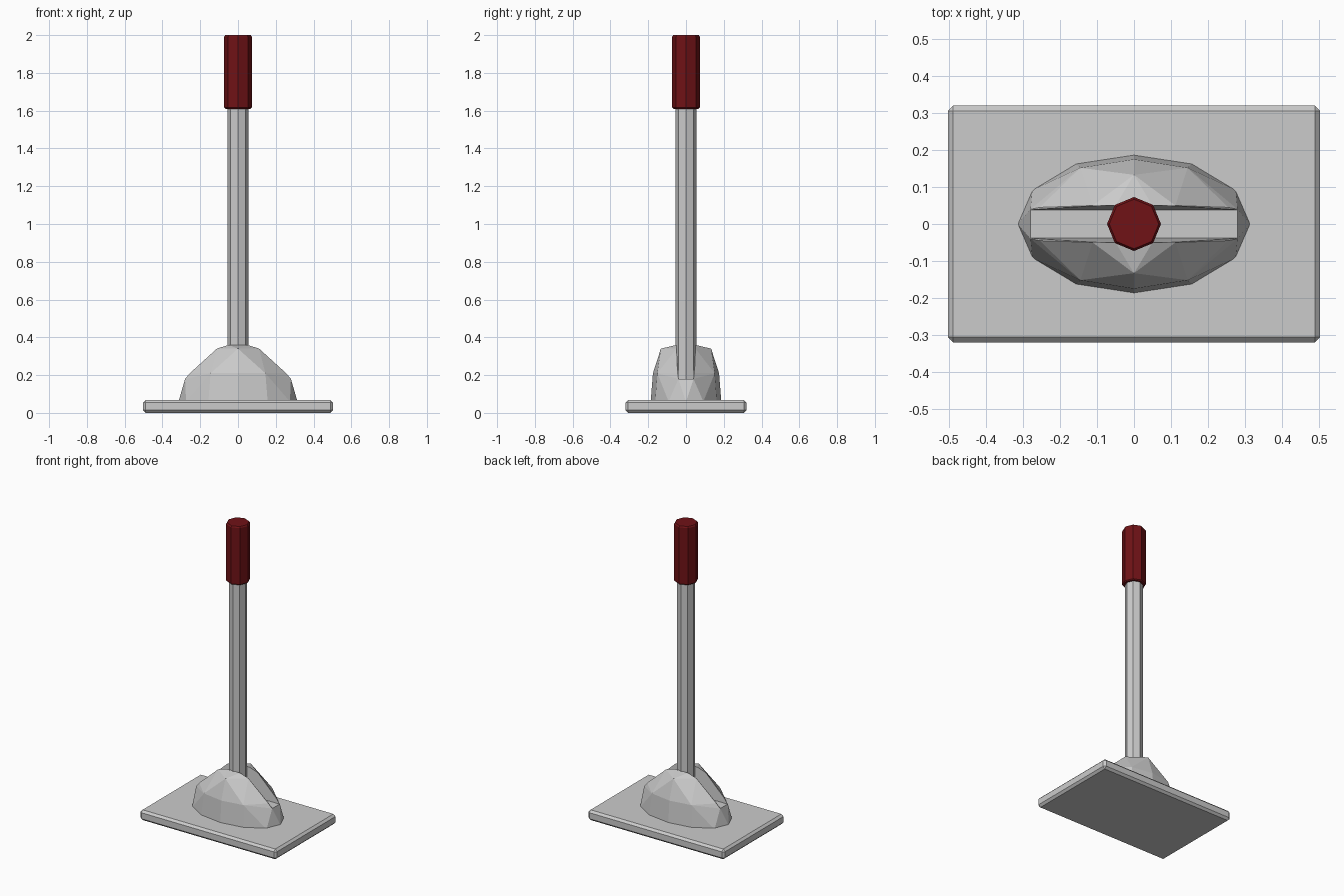
import bpy, bmesh, math

if "Cube" in bpy.data.objects:
    bpy.data.objects.remove(bpy.data.objects["Cube"])


def finish(name, bm):
    bmesh.ops.recalc_face_normals(bm, faces=bm.faces[:])
    me = bpy.data.meshes.new(name)
    bm.to_mesh(me)
    bm.free()
    ob = bpy.data.objects.new(name, me)
    bpy.context.collection.objects.link(ob)
    return ob


def hull(name, points):
    bm = bmesh.new()
    for p in points:
        bm.verts.new(p)
    bmesh.ops.convex_hull(bm, input=bm.verts[:])
    bmesh.ops.dissolve_limit(bm, angle_limit=math.radians(1), verts=bm.verts[:], edges=bm.edges[:])
    return finish(name, bm)


def mirror4(points):
    return sorted({(sx * x, sy * y, z) for x, y, z in points for sx in (1, -1) for sy in (1, -1)})


def loft(name, rings, sides=8):
    # rings of (radius, z), first vertex on the x axis
    bm = bmesh.new()
    loops = [[bm.verts.new((r * math.cos(2 * math.pi * i / sides),
                            r * math.sin(2 * math.pi * i / sides), z))
              for i in range(sides)] for r, z in rings]
    for a, b in zip(loops, loops[1:]):
        for i in range(sides):
            j = (i + 1) % sides
            bm.faces.new((a[i], a[j], b[j], b[i]))
    bm.faces.new(loops[0][::-1])
    bm.faces.new(loops[-1])
    return finish(name, bm)


# Base plate with chamfered edges
bm = bmesh.new()
bmesh.ops.create_cube(bm, size=1)
for v in bm.verts:
    v.co = (v.co.x * 1.006, v.co.y * 0.64, (v.co.z + 0.5) * 0.068)
bmesh.ops.bevel(bm, geom=bm.edges[:], offset=0.014, segments=1, affect='EDGES')
finish("base_plate", bm)

# Faceted dome housing
dome = hull("lever_housing", mirror4([
    (0.315, 0, 0.06), (0.275, 0.092, 0.06), (0.157, 0.163, 0.06), (0, 0.187, 0.06),
    (0.28, 0.04, 0.18), (0.255, 0.045, 0.21), (0.145, 0.152, 0.21), (0, 0.175, 0.21),
    (0.112, 0.05, 0.34), (0, 0.133, 0.34), (0.05, 0.05, 0.36)]))

# Tapered slot cut through the dome
cutter = hull("slot_cutter", mirror4([(0.5, 0.038, 0.18), (0.5, 0.053, 0.40)]))
mod = dome.modifiers.new("slot", 'BOOLEAN')
mod.operation = 'DIFFERENCE'
mod.solver = 'EXACT'
mod.object = cutter
cutter.hide_render = True
cutter.hide_viewport = True

# Lever rod
loft("lever_rod", [(0.055, 0.15), (0.055, 1.63)])

# Red hand grip with chamfered ends
grip = loft("hand_grip", [(0.067, 1.61), (0.073, 1.616), (0.073, 1.992), (0.067, 2.0)])
mat = bpy.data.materials.new("dark_red")
mat.diffuse_color = (0.16, 0.006, 0.008, 1)
mat.use_nodes = True
mat.node_tree.nodes["Principled BSDF"].inputs["Base Color"].default_value = mat.diffuse_color
grip.data.materials.append(mat)
